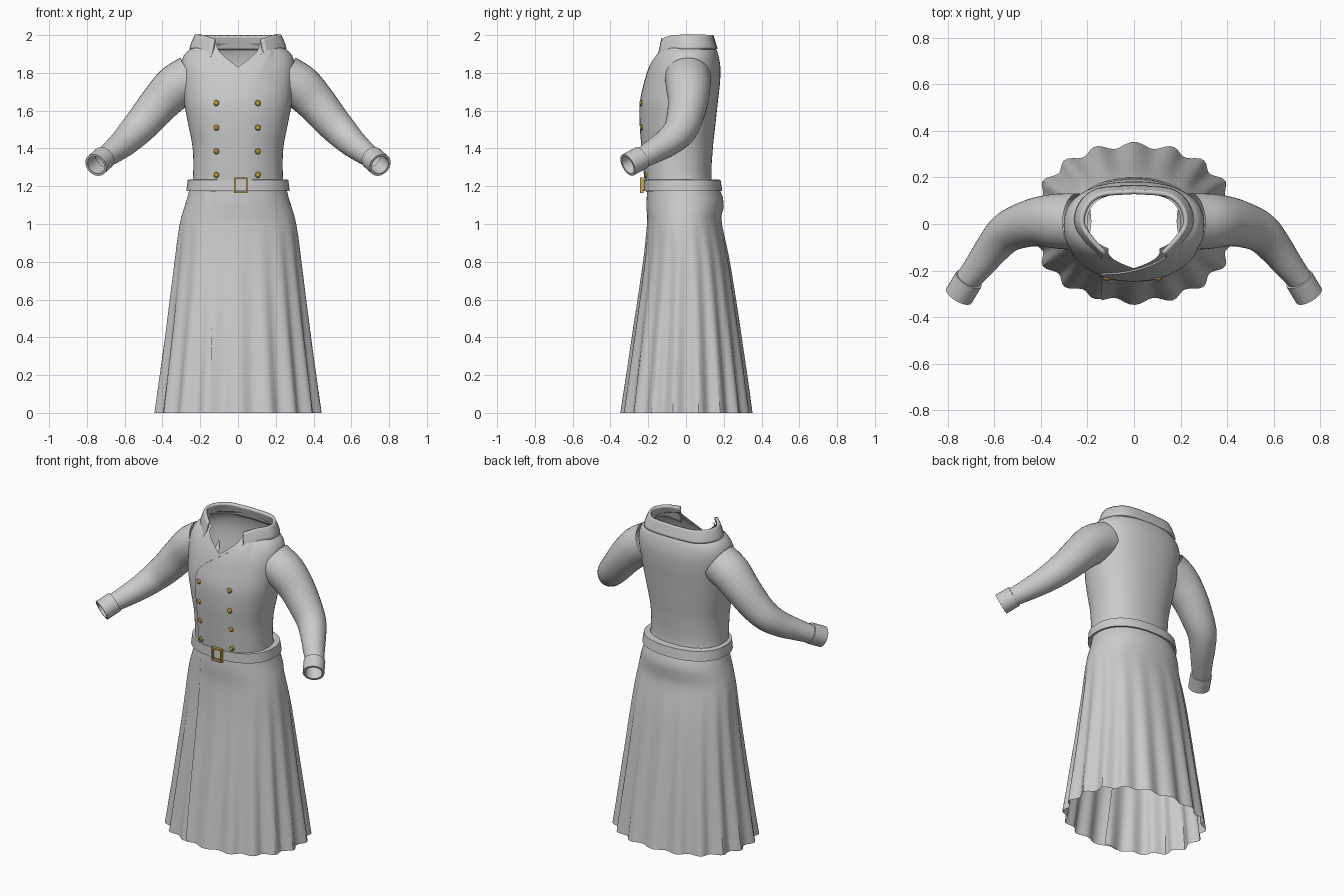
import bpy, bmesh, math
from mathutils import Vector

if "Cube" in bpy.data.objects:
    bpy.data.objects.remove(bpy.data.objects["Cube"])


def material(name, rgb):
    m = bpy.data.materials.new(name)
    m.diffuse_color = (*rgb, 1)
    m.use_nodes = True
    m.node_tree.nodes["Principled BSDF"].inputs["Base Color"].default_value = m.diffuse_color
    return m


CLOTH = material("grey cloth", (0.6, 0.6, 0.6))
GOLD = material("gold metal", (0.6, 0.38, 0.07))


def make(name, verts, faces, mat, angle=40):
    me = bpy.data.meshes.new(name)
    me.from_pydata(verts, [], faces)
    bm = bmesh.new()
    bm.from_mesh(me)
    bmesh.ops.recalc_face_normals(bm, faces=bm.faces)
    bm.to_mesh(me)
    bm.free()
    me.materials.append(mat)
    ob = bpy.data.objects.new(name, me)
    bpy.context.collection.objects.link(ob)
    bpy.ops.object.select_all(action='DESELECT')
    ob.select_set(True)
    bpy.context.view_layer.objects.active = ob
    bpy.ops.object.shade_smooth_by_angle(angle=math.radians(angle))
    return ob


def sheet(name, rows, mat, closed=True, angle=40):
    """Skin a list of equally long point rows."""
    n = len(rows[0])
    faces = [(r * n + i, r * n + (i + 1) % n, (r + 1) * n + (i + 1) % n, (r + 1) * n + i)
             for r in range(len(rows) - 1) for i in range(n if closed else n - 1)]
    return make(name, [p for row in rows for p in row], faces, mat, angle)


def spline(keys, t):
    """Catmull-Rom through rows of keys, first column is the parameter."""
    t = max(keys[0][0], min(keys[-1][0], t))
    i = max(k for k in range(len(keys) - 1) if keys[k][0] <= t)
    a, b = keys[i], keys[i + 1]
    p, q = keys[max(i - 1, 0)], keys[min(i + 2, len(keys) - 1)]
    h = b[0] - a[0]
    s = (t - a[0]) / h
    out = []
    for j in range(1, len(a)):
        ma = (b[j] - p[j]) / (b[0] - p[0]) * h
        mb = (q[j] - a[j]) / (q[0] - a[0]) * h
        out.append((2*s**3 - 3*s*s + 1) * a[j] + (s**3 - 2*s*s + s) * ma
                   + (3*s*s - 2*s**3) * b[j] + (s**3 - s*s) * mb)
    return out


def oval(ang, hw, yf, yb, n=2.3):
    c, s = math.cos(ang), math.sin(ang)
    x = math.copysign(abs(c) ** (2 / n), c) * hw
    y = math.copysign(abs(s) ** (2 / n), s) * (yb - yf) / 2 + (yf + yb) / 2
    return x, y


# Torso: height, half width, front, back
TORSO = [(1.17, .25, -.205, .15), (1.25, .238, -.215, .135), (1.40, .24, -.228, .142),
         (1.52, .262, -.238, .155), (1.64, .285, -.238, .168), (1.75, .298, -.215, .18),
         (1.83, .302, -.19, .182), (1.89, .288, -.162, .172), (1.925, .255, -.142, .16),
         (1.955, .2, -.12, .14)]


def front_y(x, z, off=0.0):
    hw, yf, yb = spline(TORSO, z)
    u = min(1, abs(x) / hw)
    return (yf + yb) / 2 - (yb - yf) / 2 * (1 - u ** 2.3) ** (1 / 2.3) - off


N, R = 72, 36
rows = [[] for _ in range(R + 1)]
for i in range(N):
    a = 2 * math.pi * i / N
    u = abs(oval(a, 1, -1, 1)[0])
    top = 1.955 - .125 * max(0, 1 - u / .55) if math.sin(a) < 0 else 1.955
    for r in range(R + 1):
        z = 1.17 + (top - 1.17) * r / R
        rows[r].append((*oval(a, *spline(TORSO, z)), z))
sheet("coat_body", rows, CLOTH)

# Overlapping front panel with its diagonal lapel edge
EDGE = [(1.17, -.145), (1.5, -.145), (1.66, -.145), (1.70, -.135), (1.75, -.09),
        (1.82, .01), (1.87, .085), (1.92, .15)]
rows = []
for r in range(37):
    z = 1.17 + .75 * r / 36
    left = spline(EDGE, z)[0]
    xs = [left + (.19 - left) * k / 16 for k in range(17)]
    rows.append([(left, front_y(left, z, -.004), z)]
                + [(x, front_y(x, z, .007 * min(1, (16 - k) / 6)), z) for k, x in enumerate(xs)])
sheet("front_panel", rows, CLOTH, closed=False)

# Skirt: height, half width, front, back, pleat depth; the end tucks under the start
SKIRT = [(0, .432, -.335, .34, .016), (.4, .382, -.28, .288, .011), (.8, .336, -.225, .23, .005),
         (.95, .318, -.21, .2, .002), (1.03, .302, -.205, .186, 0), (1.09, .284, -.21, .2, 0),
         (1.14, .268, -.208, .196, 0), (1.19, .256, -.205, .175, 0)]
rows = []
M = 150
for r in range(25):
    z = 1.19 * r / 24
    hw, yf, yb, pleat = spline(SKIRT, z)
    start = -math.pi / 2 - math.asin(min(1, (.148 / hw) ** 1.15))
    row = []
    for i in range(M + 1):
        t = i / M
        a = start + t * (2 * math.pi + .2)
        k = 1 + pleat * 2.4 * math.cos(18 * (a + math.pi / 2))
        k -= .03 * max(0, min(1, (t - .95) / .02))
        x, y = oval(a, hw, yf, yb, 2.15)
        row.append((x * k, y * k, z))
    rows.append(row)
sheet("skirt", rows, CLOTH, closed=False, angle=30)


# Belt, a closed band with thickness
def band(hw, yf, yb, z):
    return [(*oval(2 * math.pi * i / N, hw, yf, yb), z) for i in range(N)]


sheet("belt", [band(.245, -.2, .165, 1.178), band(.274, -.224, .192, 1.174),
               band(.266, -.222, .183, 1.234), band(.238, -.2, .14, 1.236)], CLOTH)

# Belt buckle frame and prong
frame = []
for grow, y in ((0, -.226), (0, -.243), (-.009, -.243), (-.009, -.226)):
    w, h = .036 + grow, .042 + grow
    frame.append([(.015 + sx * w, y, 1.205 + sz * h)
                  for sx, sz in ((-1, -1), (1, -1), (1, 1), (-1, 1))])
sheet("buckle", frame + [frame[0]], GOLD)

# Two columns of domed buttons
for x in (-.115, .105):
    for z in (1.26, 1.385, 1.51, 1.64):
        y = front_y(x, z, .004)
        sheet("button", [[(x + r * math.cos(k * math.pi / 6), y - d, z + r * math.sin(k * math.pi / 6))
                          for k in range(12)]
                         for r, d in ((.015, 0), (.016, .006), (.011, .012), (.0005, .014))], GOLD)


# Sleeves and cuffs: parameter, centre, radius
def tube(name, keys, steps, side, sides=32):
    t1 = keys[-1][0]
    rows = []
    for r in range(steps + 1):
        t = t1 * r / steps
        *c, rad = spline(keys, t)
        d = Vector(spline(keys, t + .02)[:3]) - Vector(spline(keys, t - .02)[:3])
        d.normalize()
        u = d.cross(Vector((0, 1, 0))).normalized()
        v = d.cross(u)
        ring = [Vector(c) + rad * (u * math.cos(2 * math.pi * i / sides)
                + v * math.sin(2 * math.pi * i / sides)) for i in range(sides)]
        rows.append([(p.x * side, p.y, p.z) for p in ring])
    return rows


ARM = [(0, .245, .01, 1.775, .122), (1, .33, .012, 1.725, .118), (2, .41, .01, 1.645, .106),
       (3, .49, -.01, 1.55, .095), (4, .55, -.04, 1.485, .086), (5, .605, -.1, 1.43, .075),
       (6, .66, -.172, 1.385, .064), (7, .715, -.24, 1.345, .054)]
OUTER = [(0, .71, -.238, 1.35, .063), (1, .752, -.308, 1.312, .063)]
INNER = [(0, .71, -.238, 1.35, .05), (1, .752, -.308, 1.312, .05)]
for side, tag in ((1, "left"), (-1, "right")):
    sheet(tag + "_sleeve", tube(tag, ARM, 35, side), CLOTH)
    out, inn = tube(tag, OUTER, 2, side), tube(tag, INNER, 2, side)
    sheet(tag + "_cuff", [inn[0]] + out + inn[::-1], CLOTH)

# Standing collar, open at the front, with pointed tips
PATH = [(0, .115, -.125), (1, .165, -.07), (2, .206, .0), (3, .19, .075), (4, .13, .125), (5, 0, .137)]
half = [spline(PATH, 5 * k / 20) for k in range(21)]
path = half + [(-x, y) for x, y in half[-2::-1]]
rows = []
for h in range(7):
    f = h / 6
    row = []
    for i, (x, y) in enumerate(path):
        e = min(i, len(path) - 1 - i) / 20
        tip = max(0, 1 - e / .22)
        low = 1.925 - .05 * tip
        high = 1.998 - .02 * tip
        k = 1.2 - .13 * f - .07 * f * f + .06 * f
        row.append((x * k, y * (1 + .16 * (1 - f)), low + (high - low) * f))
    rows.append(row)
collar = sheet("collar", rows, CLOTH, closed=False)
mod = collar.modifiers.new("thickness", 'SOLIDIFY')
mod.thickness = .018
mod.offset = 0
